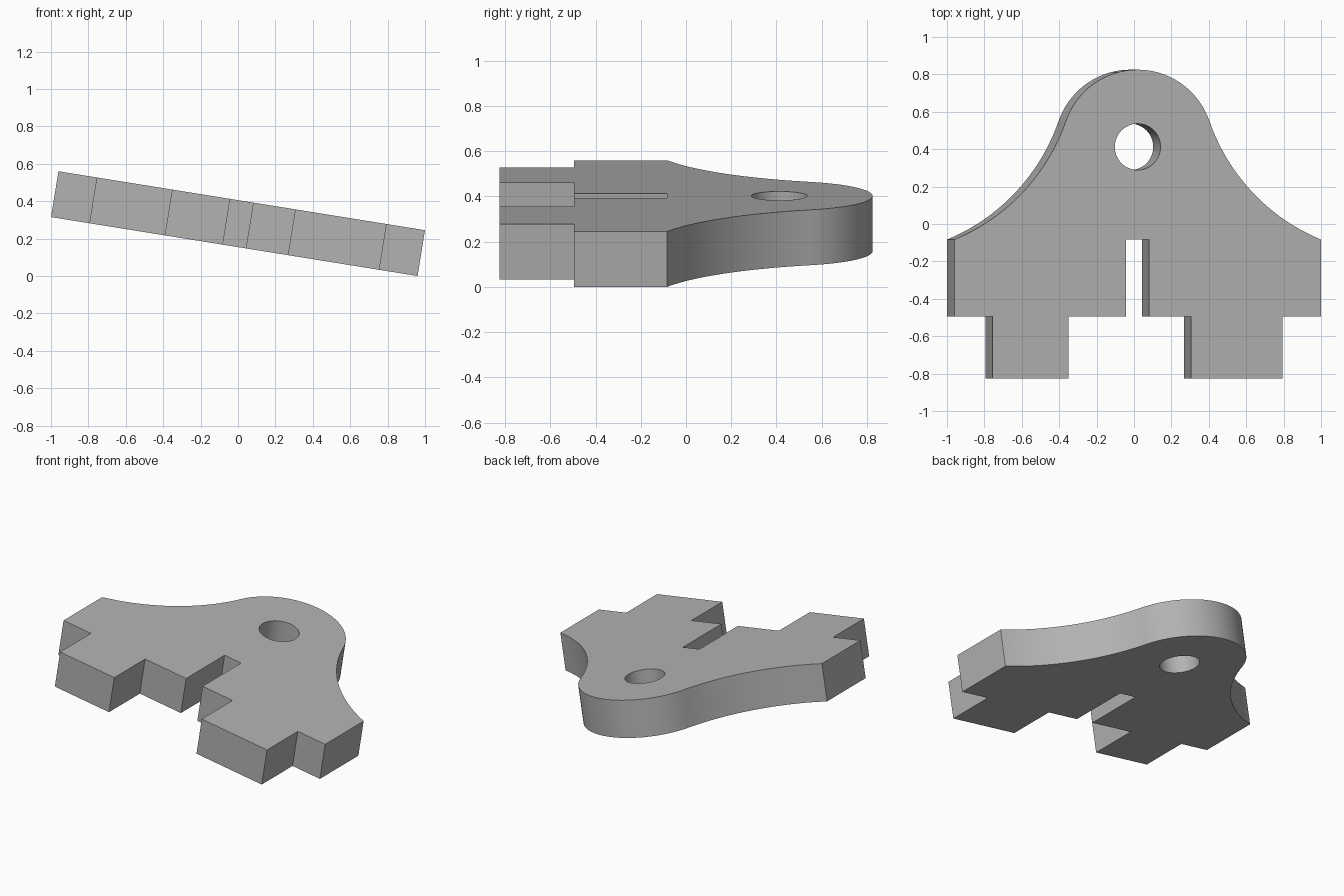
import bpy, bmesh, math
from mathutils import Vector

cube = bpy.data.objects.get("Cube")
if cube:
    bpy.data.objects.remove(cube, do_unlink=True)

THICK = 0.248
TILT = math.radians(9.13)
HALF, SHOULDER, BASE, TIP = 0.9925, -0.083, -0.495, -0.825
EYE_Y, EYE_R, HOLE_R = 0.4125, 0.4125, 0.124


def arc(cx, cy, r, start, end, n):
    """Points along an arc, angles in radians."""
    return [(cx + r * math.cos(start + (end - start) * i / n),
             cy + r * math.sin(start + (end - start) * i / n)) for i in range(n + 1)]


# Right half of the head: concave flank tangent to the rounded eye
meet = math.radians(19.4)
nx, ny = math.cos(meet), math.sin(meet)
px, py = EYE_R * nx, EYE_Y + EYE_R * ny
dx, dy = px - HALF, py - SHOULDER
flank_r = -(dx * dx + dy * dy) / (2 * (dx * nx + dy * ny))
cx, cy = px + flank_r * nx, py + flank_r * ny
low = math.atan2(SHOULDER - cy, HALF - cx) + 2 * math.pi
flank = arc(cx, cy, flank_r, low, meet + math.pi, 28)
head = flank + arc(0, EYE_Y, EYE_R, meet, math.pi / 2, 24)[1:]
head += [(-x, y) for x, y in reversed(head[:-1])]

# Bottom edge: two tabs of unequal width and a centre slot
bottom = [(-HALF, BASE),
          (-0.785, BASE), (-0.785, TIP), (-0.374, TIP), (-0.374, BASE),
          (-0.0625, BASE), (-0.0625, SHOULDER), (0.0625, SHOULDER), (0.0625, BASE),
          (0.29, BASE), (0.29, TIP), (0.785, TIP), (0.785, BASE),
          (HALF, BASE)]
hole = arc(0, EYE_Y, HOLE_R, 0, 2 * math.pi, 48)[:-1]

# Fill the outline around the hole and extrude it into a plate
bm = bmesh.new()
for loop in (head + bottom, hole):
    verts = [bm.verts.new((x, y, -THICK / 2)) for x, y in loop]
    for i, v in enumerate(verts):
        bm.edges.new((v, verts[(i + 1) % len(verts)]))
bmesh.ops.triangle_fill(bm, edges=bm.edges[:], use_beauty=True, normal=(0, 0, 1))
result = bmesh.ops.extrude_face_region(bm, geom=bm.faces[:])
top = [g for g in result["geom"] if isinstance(g, bmesh.types.BMVert)]
bmesh.ops.translate(bm, verts=top, vec=Vector((0, 0, THICK)))
bmesh.ops.recalc_face_normals(bm, faces=bm.faces[:])
mesh = bpy.data.meshes.new("tabbed_plate")
bm.to_mesh(mesh)
bm.free()

# Lean the plate down towards its left side, resting on the ground
plate = bpy.data.objects.new("tabbed_plate", mesh)
bpy.context.collection.objects.link(plate)
plate.rotation_euler = (0, TILT, 0)
plate.location.z = HALF * math.sin(TILT) + THICK / 2 * math.cos(TILT)

# Plain grey
grey = bpy.data.materials.new("plain_grey")
grey.use_nodes = True
colour = (0.45, 0.45, 0.45, 1)
grey.diffuse_color = colour
grey.node_tree.nodes["Principled BSDF"].inputs["Base Color"].default_value = colour
mesh.materials.append(grey)

bpy.context.view_layer.objects.active = plate
plate.select_set(True)
bpy.ops.object.shade_smooth_by_angle(angle=math.radians(30))
